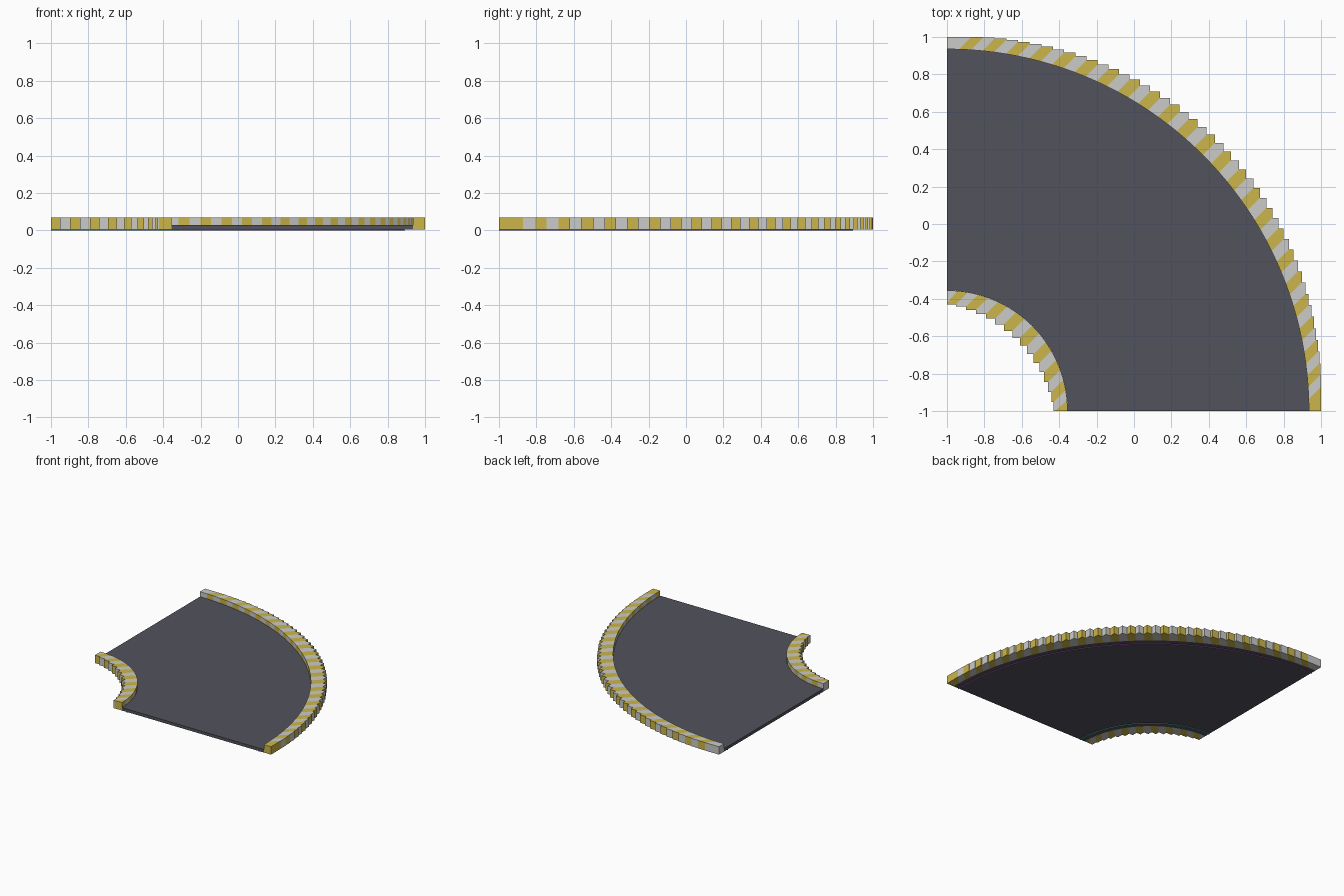
import bpy
import bmesh
from math import cos, sin, pi

cube = bpy.data.objects.get("Cube")
if cube:
    bpy.data.objects.remove(cube)

KERB = 0.065            # kerb width
R_IN, R_OUT = 0.645, 1.935  # road edges, measured from the corner of the bend
BASE = 0.005            # underside of road and kerbs


def material(name, rgb):
    mat = bpy.data.materials.new(name)
    mat.use_nodes = True
    mat.diffuse_color = (*rgb, 1)
    bsdf = mat.node_tree.nodes["Principled BSDF"]
    bsdf.inputs["Base Color"].default_value = (*rgb, 1)
    bsdf.inputs["Roughness"].default_value = 0.8
    return mat


asphalt = material("asphalt grey", (0.085, 0.085, 0.11))
yellow = material("kerb yellow", (0.60, 0.47, 0.07))
white = material("kerb pale grey", (0.60, 0.60, 0.58))
purple = material("purple", (0.36, 0.08, 0.40))
teal = material("teal", (0.06, 0.36, 0.38))


def arc_point(radius, t):
    a = t * pi / 2
    return (-1 + radius * cos(a), -1 + radius * sin(a))


def prism(bm, outline, z0, z1, index=0):
    """Upright prism over a closed outline."""
    pts = []
    for x, y in outline:
        if not any(abs(x - u) + abs(y - v) < 1e-5 for u, v in pts):
            pts.append((x, y))
    low = [bm.verts.new((x, y, z0)) for x, y in pts]
    top = [bm.verts.new((x, y, z1)) for x, y in pts]
    faces = [bm.faces.new(low[::-1]), bm.faces.new(top)]
    for i in range(len(pts)):
        j = (i + 1) % len(pts)
        faces.append(bm.faces.new((low[i], low[j], top[j], top[i])))
    for f in faces:
        f.material_index = index


def finish(bm, name, mats):
    bmesh.ops.recalc_face_normals(bm, faces=bm.faces[:])
    mesh = bpy.data.meshes.new(name)
    bm.to_mesh(mesh)
    bm.free()
    for m in mats:
        mesh.materials.append(m)
    obj = bpy.data.objects.new(name, mesh)
    bpy.context.collection.objects.link(obj)


def arc_slab(name, r0, r1, z0, z1, mat, steps=48):
    """Quarter ring with a rectangular section."""
    bm = bmesh.new()
    rows = []
    for i in range(steps + 1):
        rows.append([bm.verts.new((*arc_point(r, i / steps), z))
                     for r, z in ((r0, z0), (r1, z0), (r1, z1), (r0, z1))])
    for a, b in zip(rows, rows[1:]):
        for k in range(4):
            n = (k + 1) % 4
            bm.faces.new((a[k], a[n], b[n], b[k]))
    bm.faces.new(rows[0])
    bm.faces.new(rows[-1])
    finish(bm, name, [mat])


def kerb(name, radius, count, w):
    """Striped blocks: smooth along the road, stepped on the far side."""
    def keep(x, y):
        return (max(x, -1), max(y, -1))

    bm = bmesh.new()
    for i in range(count):
        p = arc_point(radius, i / count)
        q = arc_point(radius, (i + 1) / count)
        p_far = keep(p[0] + w, p[1] + (w if i else 0))
        q_far = keep(q[0] + (w if i < count - 1 else 0), q[1] + w)
        if w > 0:
            corner = (p[0] + w, q[1] + w)
        else:
            corner = keep(q[0] + w, p[1] + w)
        prism(bm, [p, p_far, corner, q_far, q], BASE, 0.07, i % 2)
    finish(bm, name, [yellow, white])


# Road surface
arc_slab("road_surface", R_IN, R_OUT, BASE, 0.029, asphalt)

# Thin guide lines on the underside
arc_slab("outer_guide_line", 1.886, 1.892, 0, BASE, purple)
arc_slab("inner_guide_line", 0.688, 0.694, 0, BASE, teal)

# Striped kerbs
kerb("outer_kerb", R_OUT, 48, KERB)
kerb("inner_kerb", R_IN, 18, -KERB)
